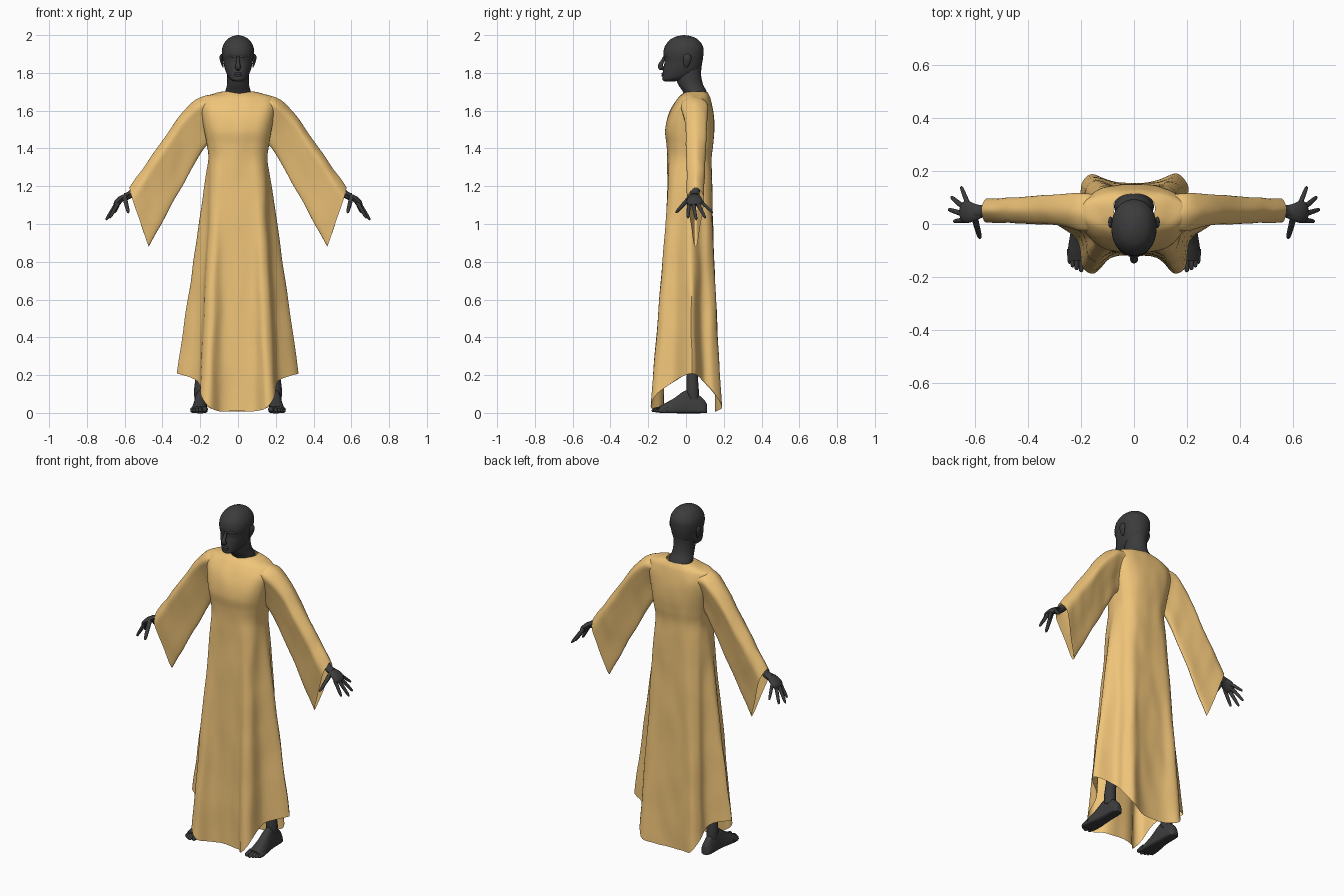
import bpy, math
from mathutils import Vector, noise

if "Cube" in bpy.data.objects:
    bpy.data.objects.remove(bpy.data.objects["Cube"])


def material(name, col):
    m = bpy.data.materials.new(name)
    m.diffuse_color = (*col, 1)
    m.use_nodes = True
    m.node_tree.nodes["Principled BSDF"].inputs["Base Color"].default_value = m.diffuse_color
    return m


CLOTH = material("gold_cloth", (0.86, 0.55, 0.19))
SKIN = material("dark_skin", (0.045, 0.045, 0.047))


def spline(pts, n, closed):
    """Catmull-Rom curve passing through every point."""
    out, c = [], len(pts)
    get = lambda i: pts[i % c] if closed else pts[max(0, min(c - 1, i))]
    for i in range(c if closed else c - 1):
        a, b, d, e = get(i - 1), get(i), get(i + 1), get(i + 2)
        for k in range(n):
            t = k / n
            out.append(0.5 * (2 * b + (d - a) * t + (2 * a - 5 * b + 4 * d - e) * t * t
                              + (3 * b - a - 3 * d + e) * t ** 3))
    if not closed:
        out.append(pts[-1].copy())
    return out


def loft(name, rings, mat, n_ring=3, n_len=4, caps=True, wrinkle=0.0, mirror=False):
    """Smooth skin through closed rings of points."""
    rings = [spline(r, n_ring, True) for r in rings]
    cols = [spline(list(c), n_len, False) for c in zip(*rings)]
    w, h = len(cols), len(cols[0])
    verts = [cols[i][j] for j in range(h) for i in range(w)]
    if wrinkle:
        for v in verts:
            v += wrinkle * noise.noise_vector(Vector((v.x * 14, v.y * 14, v.z * 5)))
    faces = [(j * w + i, j * w + (i + 1) % w, (j + 1) * w + (i + 1) % w, (j + 1) * w + i)
             for j in range(h - 1) for i in range(w)]
    if caps:
        faces += [tuple(range(w))[::-1], tuple(range((h - 1) * w, h * w))]
    for s in ((1, -1) if mirror else (1,)):
        me = bpy.data.meshes.new(name)
        fs = faces if s == 1 else [f[::-1] for f in faces]
        me.from_pydata([(v.x * s, v.y, v.z) for v in verts], [], fs)
        me.materials.append(mat)
        label = name if not mirror else ("left_" if s == 1 else "right_") + name
        ob = bpy.data.objects.new(label, me)
        bpy.context.collection.objects.link(ob)
        bpy.ops.object.select_all(action='DESELECT')
        ob.select_set(True)
        bpy.context.view_layer.objects.active = ob
        bpy.ops.object.shade_smooth_by_angle(angle=math.radians(50))


def oval(z, hw, yf, yb, n=20, power=2.0):
    """Horizontal superellipse ring, starting at the front."""
    f = lambda v: math.copysign(abs(v) ** (2 / power), v)
    return [Vector((hw * f(math.sin(a)), (yf + yb) / 2 - (yb - yf) / 2 * f(math.cos(a)), z))
            for a in (2 * math.pi * i / n for i in range(n))]


def tube(name, pts, flat=1.0, mirror=True):
    """Round limb through (x, y, z, radius) points."""
    P = [Vector(p[:3]) for p in pts]
    rings = []
    for i, p in enumerate(P):
        d = (P[min(i + 1, len(P) - 1)] - P[max(i - 1, 0)]).normalized()
        ref = Vector((1, 0, 0)) if abs(d.y) > 0.85 else Vector((0, 1, 0))
        u = (ref - d * ref.dot(d)).normalized()
        v = d.cross(u)
        r = pts[i][3]
        rings.append([p + u * r * math.cos(a) + v * r * flat * math.sin(a)
                      for a in (math.pi * k / 4 for k in range(8))])
    loft(name, rings, SKIN, 2, 3, mirror=mirror)


def digit(name, a, b, r):
    """Finger or toe with a rounded tip."""
    a, b = Vector(a), Vector(b)
    steps = ((0, 1.1), (0.45, 0.95), (0.8, 0.8), (0.95, 0.55), (1, 0.1))
    tube(name, [(*a.lerp(b, t), r * k) for t, k in steps])


# Robe: boxy torso blending into a skirt with four lobes and two side gores
torso = [(1.70, .078, .0, .115), (1.69, .135, -.015, .12), (1.668, .195, -.04, .13),
         (1.62, .2, -.072, .14), (1.56, .19, -.097, .148), (1.49, .176, -.108, .15),
         (1.42, .164, -.1, .145), (1.35, .156, -.097, .137)]
rings = [oval(*t, power=2.2 if i < 3 else 2.7) for i, t in enumerate(torso)]
half_hem = [(0, -.12, .01), (.09, -.13, .01), (.15, -.187, .03), (.195, -.16, .09),
            (.213, -.06, .17), (.322, .03, .21), (.213, .09, .17), (.2, .15, .1),
            (.16, .188, .03), (.085, .162, .01), (0, .155, .01)]
hem = [Vector(p) for p in half_hem]
hem += [Vector((-p.x, p.y, p.z)) for p in hem[9:0:-1]]
waist = rings[-1]
for s in (.07, .18, .36, .6, .8, 1):
    rings.append([a.lerp(b, s) for a, b in zip(waist, hem)])
loft("robe", rings, CLOTH, 5, 8, caps=False, wrinkle=0.005)

# Sleeves: hanging teardrop sections between a top and a bottom line
tear = [(0, 0), (.06, .65), (.17, 1), (.35, .85), (.65, .5), (.92, .25),
        (1, 0), (.92, -.25), (.65, -.5), (.35, -.85), (.17, -1), (.06, -.65)]
sleeve = [((.13, 1.675), (.13, 1.44), .068, .045), ((.205, 1.67), (.172, 1.41), .072, .045),
          ((.30, 1.585), (.235, 1.31), .058, .053), ((.43, 1.40), (.335, 1.13), .05, .052),
          ((.51, 1.285), (.405, 1.005), .048, .05), ((.575, 1.19), (.475, .88), .046, .05)]
rings = []
for top, bot, w, yc in sleeve:
    rings.append([Vector((top[0] + (bot[0] - top[0]) * u, yc + w * k,
                          top[1] + (bot[1] - top[1]) * u)) for u, k in tear])
loft("sleeve", rings, CLOTH, 4, 7, caps=False, wrinkle=0.005, mirror=True)

# Head and neck
skull = [(1.755, .022, -.112, -.06), (1.765, .04, -.125, -.01), (1.785, .055, -.124, .04),
         (1.82, .069, -.12, .076), (1.86, .078, -.114, .087), (1.90, .085, -.12, .092),
         (1.94, .081, -.112, .09), (1.975, .06, -.085, .065), (1.993, .031, -.05, .03),
         (2.0, .004, -.015, -.007)]
loft("head", [oval(*s, power=2.15) for s in skull], SKIN)
neck = [(1.6, .075, .01, .125), (1.69, .069, -.012, .113), (1.74, .058, -.042, .09),
        (1.79, .057, -.055, .08), (1.85, .055, -.04, .084)]
loft("neck", [oval(*s) for s in neck], SKIN)

# Face
tube("nose", [(0, -.112, 1.89, .006), (0, -.125, 1.862, .009), (0, -.136, 1.838, .013),
              (0, -.13, 1.826, .015), (0, -.118, 1.82, .01)], mirror=False)
tube("brow", [(.066, -.076, 1.885, .003), (.04, -.105, 1.89, .007), (.008, -.114, 1.885, .006)])
tube("eye", [(.05, -.088, 1.866, .002), (.034, -.1, 1.868, .007), (.018, -.107, 1.866, .002)])
for name, z in (("upper_lip", 1.796), ("lower_lip", 1.786)):
    tube(name, [(-.027, -.11, 1.79, .002), (-.012, -.121, z, .006), (0, -.124, z, .006),
                (.012, -.121, z, .006), (.027, -.11, 1.79, .002)], mirror=False)
tube("ear", [(.078, .0, 1.828, .006), (.083, .002, 1.845, .014), (.088, .006, 1.87, .021),
             (.089, .008, 1.89, .019), (.086, .008, 1.9, .006)], flat=.4)

# Forearms and hands
tube("forearm", [(.42, .05, 1.305, .03), (.495, .05, 1.23, .028), (.565, .048, 1.16, .024),
                 (.595, .046, 1.145, .025)], flat=.8)
tube("palm", [(.57, .048, 1.16, .022), (.595, .045, 1.148, .03), (.62, .045, 1.132, .04),
              (.64, .046, 1.112, .041), (.648, .047, 1.1, .03)], flat=.42)
for name, a, b, r in (("thumb", (.60, .02, 1.14), (.58, -.055, 1.058), .0115),
                      ("index_finger", (.632, .016, 1.115), (.68, .01, 1.03), .010),
                      ("middle_finger", (.64, .037, 1.113), (.70, .055, 1.02), .010),
                      ("ring_finger", (.637, .058, 1.115), (.69, .103, 1.03), .010),
                      ("little_finger", (.625, .073, 1.125), (.652, .142, 1.06), .009)):
    digit(name, a, b, r)

# Lower legs, feet and toes
tube("shin", [(.13, .04, .5, .036), (.162, .038, .36, .036), (.192, .034, .2, .03),
              (.2, .035, .12, .033), (.2, .04, .07, .03)])
foot = [(.112, .2, .014, .04), (.1, .2, .028, .065), (.06, .2, .033, .1), (.0, .2, .035, .12),
        (-.06, .203, .041, .08), (-.11, .206, .045, .052), (-.14, .207, .042, .035)]
rings = []
for y, xc, hw, h in foot:
    prof = ((-.75, 0), (-1, .2), (-.85, .6), (-.4, .95), (.4, .95), (.85, .55), (1, .18), (.75, 0))
    rings.append([Vector((xc + hw * px, y, h * pz)) for px, pz in prof])
loft("foot", rings, SKIN, 3, 3, mirror=True)
for i, (x, y, r) in enumerate(((.176, -.178, .015), (.199, -.182, .011), (.216, -.174, .011),
                               (.231, -.164, .010), (.243, -.15, .009))):
    digit("toe_%d" % (i + 1), (x, y + .055, .019), (x, y, r), r)
